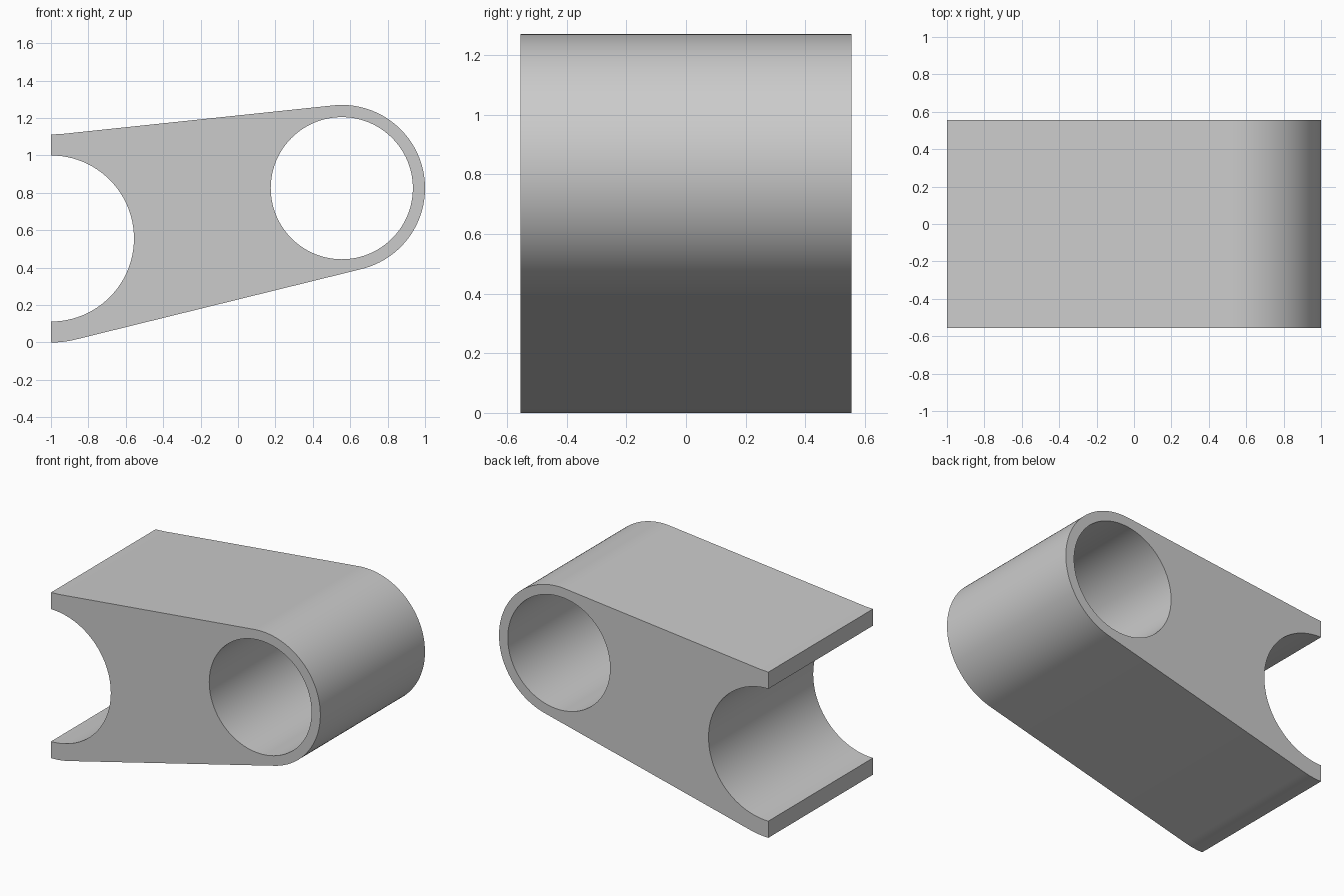
import bpy
import bmesh
from math import cos, sin, radians, pi

cube = bpy.data.objects.get("Cube")
if cube:
    bpy.data.objects.remove(cube, do_unlink=True)

HALF_DEPTH = 0.555
BIG, SMALL = (-1.0, 0.556), (0.555, 0.825)   # centres of the two ends


def arc(centre, radius, start, end, steps):
    """Points along an arc, angles in degrees."""
    angles = [radians(start + (end - start) * i / steps) for i in range(steps + 1)]
    return [(centre[0] + radius * cos(a), centre[1] + radius * sin(a)) for a in angles]


# Outline: concave saddle, lower tangent, rounded end, upper tangent
outline = arc(BIG, 0.444, 90, -90, 48)
outline += arc(BIG, 0.556, -90, -76.2, 8)
outline += arc(SMALL, 0.445, -76.2, 95.8, 64)
outline += [(-0.94, 1.115), (-1.0, 1.112)]

# Round through hole
bore = arc(SMALL, 0.38, 0, 360, 96)[:-1]

# Filled flat profile with a hole, extruded to depth
curve = bpy.data.curves.new("link_profile", "CURVE")
curve.dimensions = "2D"
curve.fill_mode = "BOTH"
curve.extrude = HALF_DEPTH
for loop in (outline, bore):
    spline = curve.splines.new("POLY")
    spline.points.add(len(loop) - 1)
    for point, (x, z) in zip(spline.points, loop):
        point.co = (x, z, 0, 1)
    spline.use_cyclic_u = True

link = bpy.data.objects.new("link_block", curve)
bpy.context.collection.objects.link(link)
link.rotation_euler.x = pi / 2
bpy.ops.object.select_all(action="DESELECT")
link.select_set(True)
bpy.context.view_layer.objects.active = link
bpy.ops.object.convert(target="MESH")
bpy.ops.object.transform_apply(location=False, rotation=True, scale=False)

# Weld caps to walls and face everything outward
bm = bmesh.new()
bm.from_mesh(link.data)
bmesh.ops.remove_doubles(bm, verts=bm.verts, dist=0.0001)
bmesh.ops.recalc_face_normals(bm, faces=bm.faces)
bmesh.ops.dissolve_limit(bm, angle_limit=radians(0.1), verts=bm.verts, edges=bm.edges)
bmesh.ops.triangulate(bm, faces=[f for f in bm.faces if len(f.verts) > 4])
bm.to_mesh(link.data)
bm.free()
bpy.ops.object.shade_smooth_by_angle(angle=radians(30))

# Plain grey finish
grey = bpy.data.materials.new("plain_grey")
grey.use_nodes = True
colour = (0.6, 0.6, 0.6, 1)
grey.diffuse_color = colour
grey.node_tree.nodes["Principled BSDF"].inputs["Base Color"].default_value = colour
link.data.materials.clear()
link.data.materials.append(grey)
